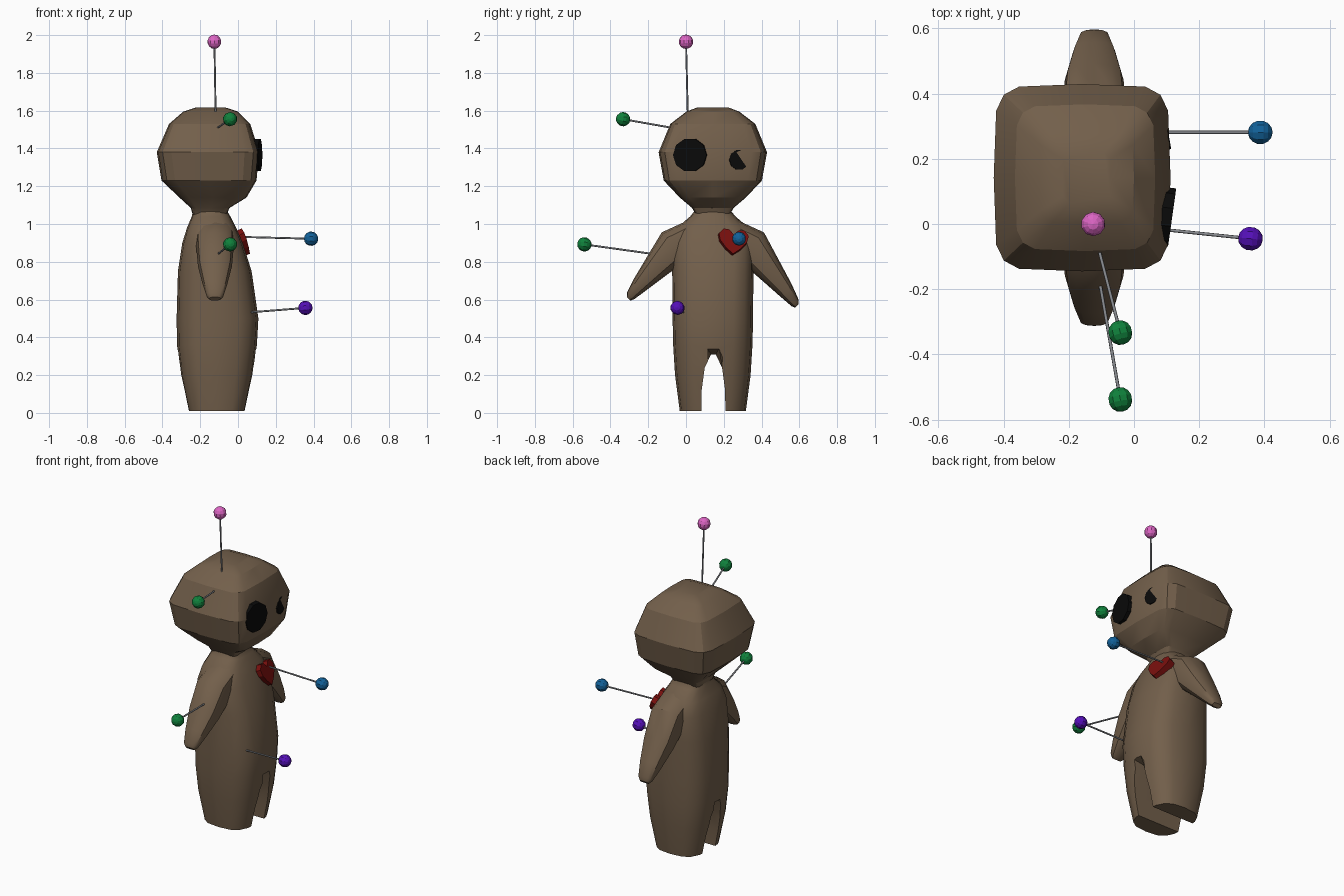
import bpy, bmesh, math
from mathutils import Vector, Matrix, Euler

cube = bpy.data.objects.get("Cube")
if cube:
    bpy.data.objects.remove(cube, do_unlink=True)

CY = 0.142  # middle of the doll's width


def material(name, rgb):
    m = bpy.data.materials.new(name)
    m.use_nodes = True
    m.diffuse_color = (*rgb, 1)
    m.node_tree.nodes["Principled BSDF"].inputs["Base Color"].default_value = (*rgb, 1)
    return m


burlap = material("burlap brown", (0.17, 0.115, 0.07))
black = material("button black", (0.003, 0.003, 0.003))
red = material("heart red", (0.19, 0.005, 0.004))
steel = material("pin steel", (0.25, 0.26, 0.28))
green = material("green", (0.005, 0.22, 0.045))
blue = material("blue", (0.006, 0.12, 0.32))
purple = material("purple", (0.09, 0.005, 0.48))
pink = material("pink", (0.72, 0.13, 0.55))


def finish(name, bm, mat, angle=None):
    bmesh.ops.recalc_face_normals(bm, faces=bm.faces)
    mesh = bpy.data.meshes.new(name)
    bm.to_mesh(mesh)
    bm.free()
    ob = bpy.data.objects.new(name, mesh)
    bpy.context.collection.objects.link(ob)
    if mat:
        mesh.materials.append(mat)
    if angle:
        bpy.ops.object.select_all(action='DESELECT')
        ob.select_set(True)
        bpy.context.view_layer.objects.active = ob
        bpy.ops.object.shade_smooth_by_angle(angle=math.radians(angle))
    return ob


def loft(rings):
    """Skin a list of point rings and cap both ends."""
    bm = bmesh.new()
    loops = [[bm.verts.new(p) for p in ring] for ring in rings]
    n = len(loops[0])
    for a, b in zip(loops, loops[1:]):
        for i in range(n):
            j = (i + 1) % n
            bm.faces.new((a[i], a[j], b[j], b[i]))
    bm.faces.new(loops[0][::-1])
    bm.faces.new(loops[-1])
    return bm


def section(center, u, v, power, n=16):
    """Rounded-square ring around a centre with half axes u and v."""
    ring = []
    for i in range(n):
        a = math.tau * i / n
        c, s = math.cos(a), math.sin(a)
        ring.append(Vector(center) + Vector(u) * math.copysign(abs(c) ** power, c)
                    + Vector(v) * math.copysign(abs(s) ** power, s))
    return ring


def level(z, x0, x1, half, power):
    return section(((x0 + x1) / 2, CY, z), ((x1 - x0) / 2, 0, 0), (0, half, 0), power)


# Head: rounded box, rings of height, back, front, half width
head = [(1.05, -.24, -.06, .09), (1.085, -.25, -.045, .11), (1.14, -.31, .045, .175),
        (1.23, -.405, .098, .26), (1.38, -.43, .112, .287), (1.53, -.365, .065, .225),
        (1.595, -.29, 0, .14), (1.618, -.22, -.07, .08)]
finish("head", loft([level(*r, 0.35) for r in head]), burlap, 25)

# Body: torso running down into both legs
body = [(.01, -.265, .04, .175), (.2, -.305, .08, .2), (.36, -.323, .1, .21),
        (.5, -.325, .108, .213), (.75, -.318, .072, .215), (.9, -.295, .025, .215),
        (.98, -.27, -.01, .19), (1.04, -.245, -.04, .12), (1.065, -.24, -.055, .1),
        (1.1, -.235, -.06, .095)]
torso = finish("body", loft([level(*r, 0.68) for r in body]), burlap)

# Gap between the legs, flared towards front and back
arch = []
for x, rise, top in ((-.45, .06, .05), (-.24, 0, .012), (.0, 0, .012), (.2, .06, .05)):
    side = [(.065, -.1), (.062, .12), (.046, .24), (top, .31 + rise)]
    outline = side + [(-y, z) for y, z in reversed(side)]
    arch.append([(x, CY + .003 + y, z) for y, z in outline])
cutter = finish("leg_gap_cutter", loft(arch), None)
cutter.hide_render = True
cutter.hide_viewport = True
cut = torso.modifiers.new("leg gap", 'BOOLEAN')
cut.operation = 'DIFFERENCE'
cut.object = cutter
cut.solver = 'EXACT'
bpy.context.view_layer.objects.active = torso
torso.select_set(True)
bpy.ops.object.modifier_apply(modifier="leg gap")
bpy.data.objects.remove(cutter, do_unlink=True)
bpy.ops.object.shade_smooth_by_angle(angle=math.radians(35))

# Arms: tapered limbs, the left one hanging slightly lower
arm = [(.08, .95, .1, .09), (.2, .885, .1, .1), (.3, .775, .09, .07),
       (.385, .68, .065, .045), (.435, .62, .045, .026), (.445, .604, .03, .013)]
for name, side, drop in (("right_arm", -1, 0), ("left_arm", 1, .065)):
    rings = []
    for d, z, depth, thick in arm:
        z -= drop * max(0, (d - .2) / .25) * .6
        across = Vector((0, side, 1)).normalized() * thick
        rings.append(section((-.122, CY + side * d, z), (depth, 0, 0), across, 0.75, 12))
    finish(name, loft(rings), burlap, 35)

# Button eyes, each turned a little outwards
for name, y, z, x, r, turn in (("right_eye", .022, 1.365, .1, .09, -8),
                               ("left_eye", .28, 1.34, .088, .054, 10)):
    bm = bmesh.new()
    bmesh.ops.create_cone(bm, cap_ends=True, segments=10, radius1=r, radius2=r, depth=.034)
    spin = Euler((0, math.pi / 2, math.radians(turn))).to_matrix().to_4x4()
    bmesh.ops.transform(bm, matrix=Matrix.Translation((x, y, z)) @ spin, verts=bm.verts)
    finish(name, bm, black)

# Heart patch lying on the sloping chest
half = [(0, .03), (.025, .058), (.055, .06), (.08, .032), (.072, -.005), (.04, -.045)]
outline = half + [(0, -.078)] + [(-y, z) for y, z in reversed(half[1:])]
bm = loft([[(x, y, z) for y, z in outline] for x in (-.03, .014)])
tilt = Euler((math.radians(-6), math.radians(-21), math.radians(10))).to_matrix().to_4x4()
bmesh.ops.transform(bm, matrix=Matrix.Translation((.022, .25, .91)) @ tilt, verts=bm.verts)
finish("heart_patch", bm, red)

# Pins: thin shaft with a faceted ball on the end
pins = [("crown_pin", pink, (-.125, 0, 1.965), (-.118, .01, 1.56)),
        ("temple_pin", green, (-.042, -.333, 1.555), (-.115, -.05, 1.505)),
        ("arm_pin", green, (-.042, -.538, .892), (-.11, -.15, .838)),
        ("chest_pin", blue, (.387, .281, .922), (.0, .281, .932)),
        ("belly_pin", purple, (.357, -.045, .556), (.07, -.015, .533))]
for name, mat, ball, tip in pins:
    ball, tip = Vector(ball), Vector(tip)
    turn = (ball - tip).to_track_quat('Z', 'Y').to_matrix().to_4x4()
    bm = bmesh.new()
    bmesh.ops.create_cone(bm, cap_ends=True, segments=8, radius1=.005, radius2=.005,
                          depth=(ball - tip).length,
                          matrix=Matrix.Translation((ball + tip) / 2) @ turn)
    finish(name + "_shaft", bm, steel, 50)
    bm = bmesh.new()
    bmesh.ops.create_uvsphere(bm, u_segments=10, v_segments=7, radius=.038,
                              matrix=Matrix.Translation(ball) @ turn)
    finish(name + "_ball", bm, mat)
